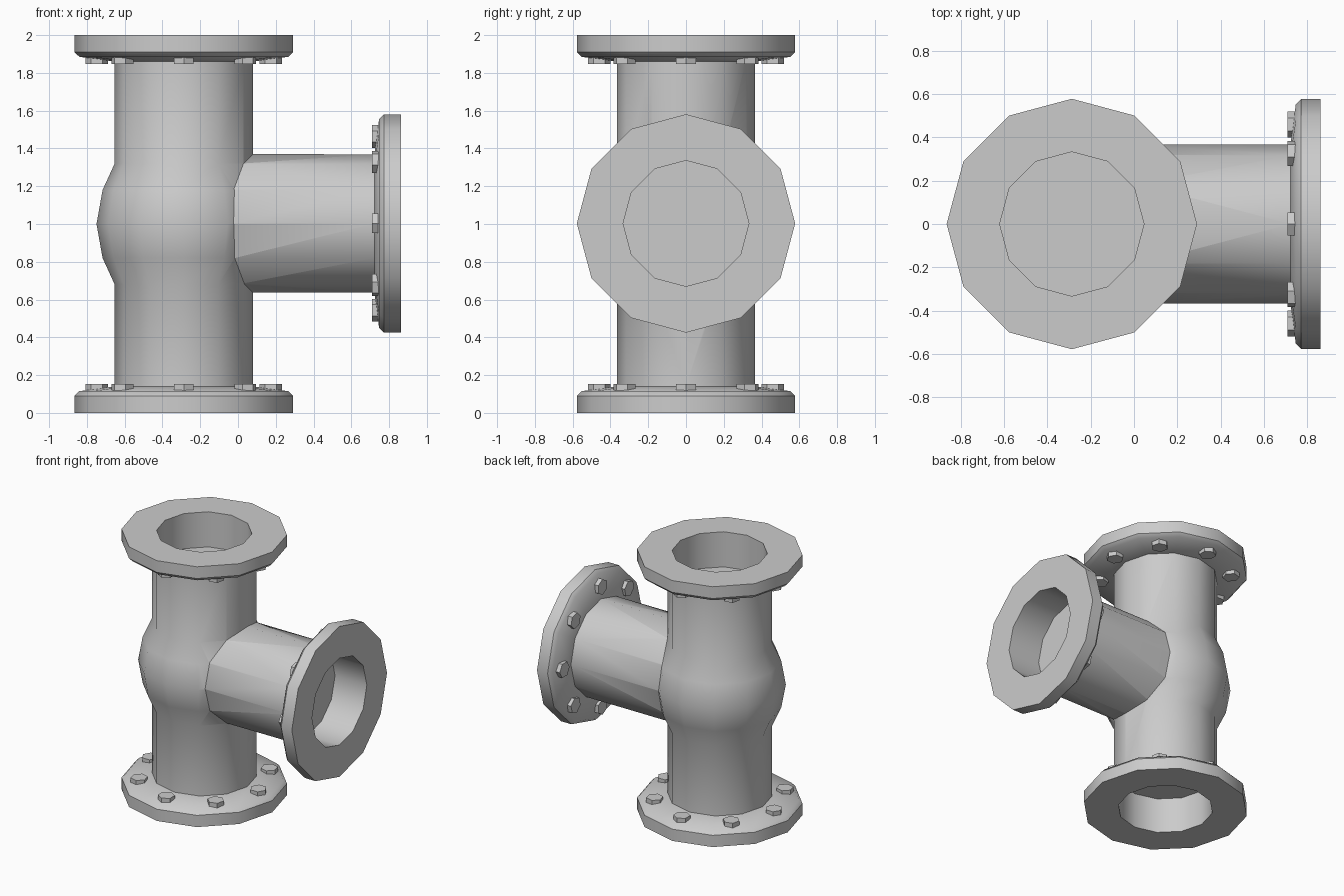
import bpy, bmesh, math
from mathutils import Matrix

if "Cube" in bpy.data.objects:
    bpy.data.objects.remove(bpy.data.objects["Cube"])

AXIS_X, MID_Z, END_X = -0.287, 1.003, 0.862
SIDES = 12

# Places a local frame: origin on the flange face, +z pointing inward
BOTTOM = Matrix.Translation((AXIS_X, 0, 0))
TOP = Matrix.Translation((AXIS_X, 0, 2)) @ Matrix.Rotation(math.pi, 4, 'X')
SIDE = Matrix.Translation((END_X, 0, MID_Z)) @ Matrix.Rotation(-math.pi / 2, 4, 'Y')


def finish(name, bm, matrix):
    bmesh.ops.transform(bm, matrix=matrix, verts=bm.verts)
    bmesh.ops.recalc_face_normals(bm, faces=bm.faces)
    mesh = bpy.data.meshes.new(name)
    bm.to_mesh(mesh)
    bm.free()
    obj = bpy.data.objects.new(name, mesh)
    bpy.context.collection.objects.link(obj)
    return obj


def lathe(name, profile, matrix):
    """Revolve (radius, height) points and cap both ends."""
    bm = bmesh.new()
    rings = [[bm.verts.new((r * math.cos(math.tau * i / SIDES),
                            r * math.sin(math.tau * i / SIDES), z))
              for i in range(SIDES)] for r, z in profile]
    for a, b in zip(rings, rings[1:]):
        for i in range(SIDES):
            j = (i + 1) % SIDES
            bm.faces.new((a[i], a[j], b[j], b[i]))
    bm.faces.new(rings[0])
    bm.faces.new(rings[-1])
    return finish(name, bm, matrix)


def smooth(obj):
    bpy.ops.object.select_all(action='DESELECT')
    obj.select_set(True)
    bpy.context.view_layer.objects.active = obj
    bpy.ops.object.shade_smooth_by_angle(angle=math.radians(40))


# Recessed bore, flange with chamfered rim, start of pipe
flange = [(0.333, 0.27), (0.333, 0), (0.578, 0), (0.578, 0.09),
          (0.553, 0.115), (0.366, 0.14)]

# Vertical pipe: two mirrored flanges and a swollen middle
lower = flange + [(0.366, 0.68), (0.43, 0.82)]
body = lathe("pipe_body",
             lower + [(0.462, 1.0)] + [(r, 2 - z) for r, z in reversed(lower)],
             BOTTOM)

# Side branch, reaching into the body and fused to it
branch = lathe("side_branch", flange + [(0.367, END_X - AXIS_X)], SIDE)
union = body.modifiers.new("fuse_branch", 'BOOLEAN')
union.operation = 'UNION'
union.solver = 'EXACT'
union.object = branch
bpy.context.view_layer.objects.active = body
body.select_set(True)
bpy.ops.object.modifier_apply(modifier=union.name)
bpy.data.objects.remove(branch)
smooth(body)

# Eight hexagonal bolts on the inner face of each flange
for label, frame in (("bottom", BOTTOM), ("top", TOP), ("side", SIDE)):
    bm = bmesh.new()
    for k in range(8):
        place = (Matrix.Rotation(k * math.tau / 8, 4, 'Z')
                 @ Matrix.Translation((0.46, 0, 0.13))
                 @ Matrix.Rotation(math.pi / 2, 4, 'Z'))
        bmesh.ops.create_cone(bm, cap_ends=True, segments=6, radius1=0.06,
                              radius2=0.06, depth=0.046, matrix=place)
    finish(label + "_flange_bolts", bm, frame)
